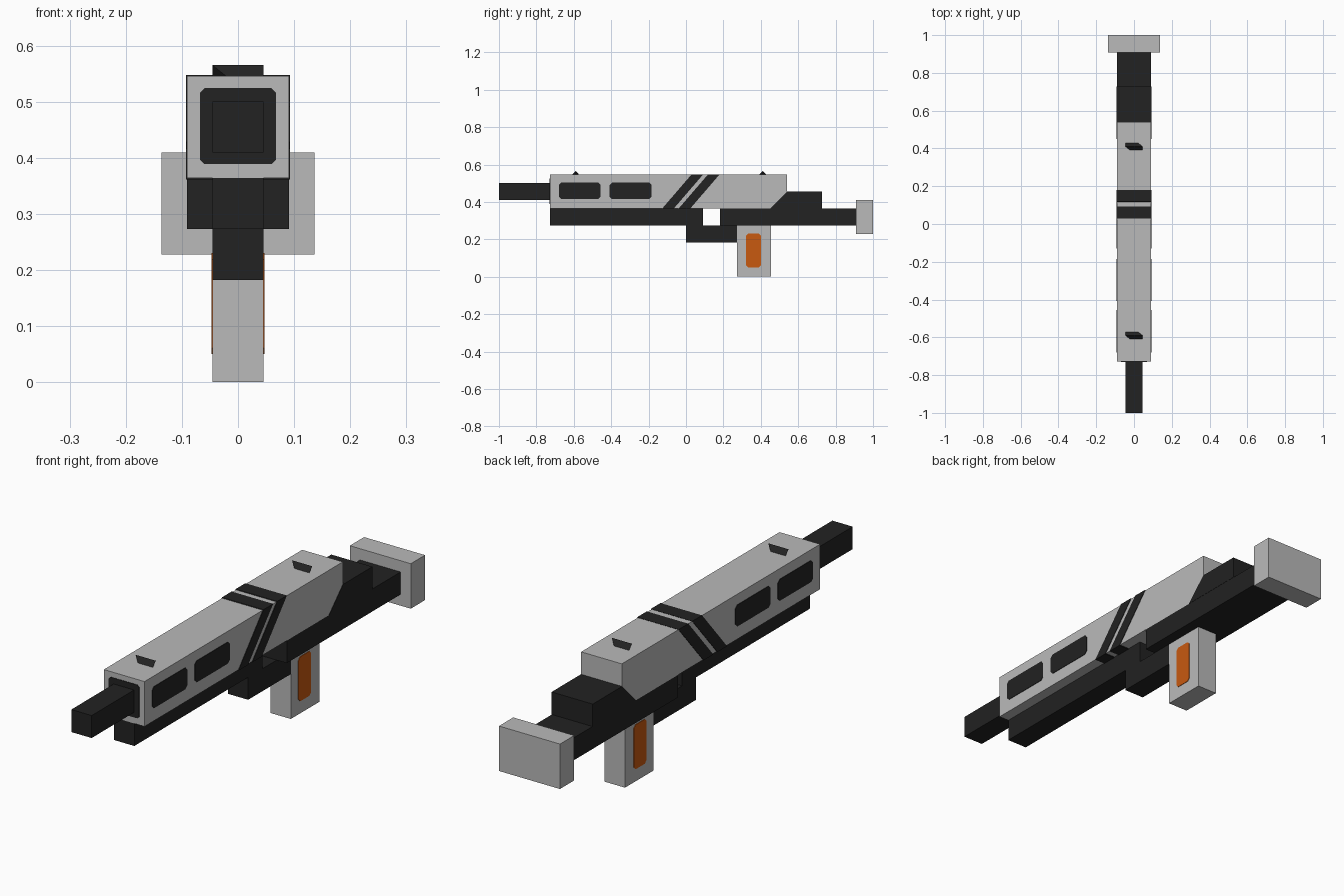
import bpy, bmesh

if "Cube" in bpy.data.objects:
    bpy.data.objects.remove(bpy.data.objects["Cube"])


def material(name, rgb):
    m = bpy.data.materials.new(name)
    m.diffuse_color = (*rgb, 1)
    m.use_nodes = True
    m.node_tree.nodes["Principled BSDF"].inputs["Base Color"].default_value = m.diffuse_color
    return m


GREY = material("light_grey", (0.49, 0.49, 0.49))
BLACK = material("near_black", (0.016, 0.016, 0.016))
ORANGE = material("orange", (0.58, 0.10, 0.005))


def finish(name, bm, mat):
    bmesh.ops.recalc_face_normals(bm, faces=bm.faces)
    me = bpy.data.meshes.new(name)
    bm.to_mesh(me)
    bm.free()
    me.materials.append(mat)
    ob = bpy.data.objects.new(name, me)
    bpy.context.collection.objects.link(ob)
    return ob


def prism(name, profile, x0, x1, mat):
    """Extrude a (y, z) profile along x."""
    bm = bmesh.new()
    f = bm.faces.new([bm.verts.new((x0, y, z)) for y, z in profile])
    ext = bmesh.ops.extrude_face_region(bm, geom=[f])["geom"]
    moved = [v for v in ext if isinstance(v, bmesh.types.BMVert)]
    bmesh.ops.translate(bm, verts=moved, vec=(x1 - x0, 0, 0))
    return finish(name, bm, mat)


def rect(a0, a1, b0, b1):
    return [(a0, b0), (a1, b0), (a1, b1), (a0, b1)]


def clipped(a0, a1, b0, b1, c):
    """Rectangle with clipped corners."""
    return [(a0 + c, b0), (a1 - c, b0), (a1, b0 + c), (a1, b1 - c),
            (a1 - c, b1), (a0 + c, b1), (a0, b1 - c), (a0, b0 + c)]


U = 1 / 11          # module size
H = U / 2

# Main blocks
def block(name, half, y0, y1, z0, z1, mat):
    return prism(name, rect(y0, y1, z0, z1), -half, half, mat)

block("barrel", H, -1, -8 * U, 4.5 * U, 5.5 * U, BLACK)
block("receiver", U, -8 * U, 0.54, 4 * U, 6 * U, GREY)
block("under_rail", H, -8 * U, U, 3 * U, 4 * U, BLACK)
block("stock", U, 2 * U, 10 * U, 3 * U, 4 * U, BLACK)
block("trigger_guard", H, 0, 3 * U, 2 * U, 3 * U, BLACK)
block("grip", H, 3 * U, 5 * U, 0, 3 * U, GREY)
block("butt_pad", 1.5 * U, 10 * U, 1, 2.5 * U, 4.5 * U, GREY)

# Rear block with a sloped front overlapping the receiver sides
prism("rear_block", [(0.45, 4 * U), (8 * U, 4 * U), (8 * U, 5 * U), (0.54, 5 * U)],
      -U - 0.001, U + 0.001, BLACK)

# Slanted stripes wrapped round the receiver
E = 0.002
for i, (top, bottom) in enumerate(((0.03, -0.13), (0.118, -0.042))):
    w = 0.062
    prism(f"stripe_{i + 1}", [(bottom, 4 * U - E), (bottom + w, 4 * U - E),
                              (top + w, 6 * U + E), (top, 6 * U + E)],
          -U - E, U + E, BLACK)

# Side windows and grip inlays on both sides
for side, s in (("right", 1), ("left", -1)):
    for i, y in enumerate((-0.68, -0.408)):
        prism(f"window_{side}_{i + 1}", clipped(y, y + 0.224, 0.416, 0.503, 0.012),
              s * (U - 0.004), s * (U + E), BLACK)
    prism(f"grip_inlay_{side}", clipped(0.32, 0.40, 0.05, 0.23, 0.011),
          s * (H - 0.004), s * (H + E), ORANGE)

# Dark plate around the barrel root
bm = bmesh.new()
f = bm.faces.new([bm.verts.new((x, -8 * U - E, z))
                  for x, z in clipped(-0.068, 0.068, 0.389, 0.524, 0.008)])
ext = bmesh.ops.extrude_face_region(bm, geom=[f])["geom"]
bmesh.ops.translate(bm, verts=[v for v in ext if isinstance(v, bmesh.types.BMVert)],
                    vec=(0, 0.006, 0))
finish("muzzle_plate", bm, BLACK)

# Sights: skewed ridges on top of the receiver
for name, y in (("front_sight", -0.59), ("rear_sight", 0.41)):
    bm = bmesh.new()
    z0, z1 = 6 * U - 0.001, 0.565
    pts = [(-0.02, -0.02, z0), (H, -0.02, z0), (0.02, 0.02, z0), (-H, 0.02, z0),
           (-H, 0, z1), (H, 0, z1)]
    v = [bm.verts.new((px, y + py, pz)) for px, py, pz in pts]
    for idx in ((0, 1, 5, 4), (2, 3, 4, 5), (1, 2, 5), (3, 0, 4), (3, 2, 1, 0)):
        bm.faces.new([v[k] for k in idx])
    finish(name, bm, BLACK)
